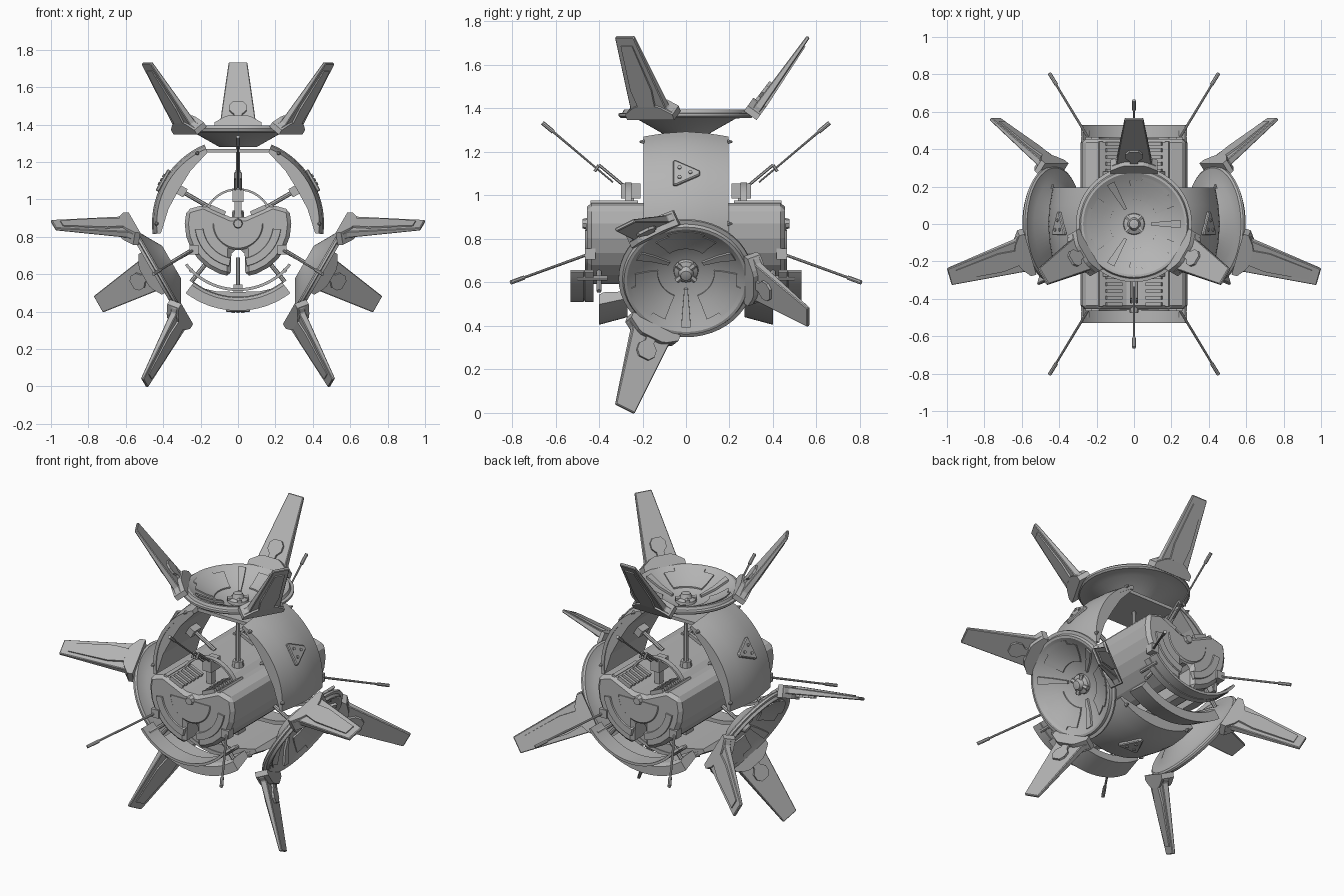
import bpy, bmesh
from math import cos, sin, radians
from mathutils import Matrix, Vector

cube = bpy.data.objects.get("Cube")
if cube:
    bpy.data.objects.remove(cube, do_unlink=True)

GREY = (0.46, 0.46, 0.46, 1)
mat = bpy.data.materials.new("hull_grey")
mat.use_nodes = True
mat.diffuse_color = GREY
mat.node_tree.nodes["Principled BSDF"].inputs["Base Color"].default_value = GREY

CENTRE = Matrix.Translation((0, 0, 0.87))
ONE = [Matrix.Identity(4)]
THREE = [Matrix.Rotation(radians(a), 4, 'Y') for a in (0, 120, 240)]
ENDS = [Matrix.Identity(4), Matrix.Scale(-1, 4, (0, 1, 0))]
FOUR = [m @ Matrix.Scale(s, 4, (1, 0, 0)) for m in ENDS for s in (1, -1)]


def finish(name, bm, copies, smooth=False, bevel=0):
    """Make one object per placement; all coordinates are relative to the hub."""
    bmesh.ops.remove_doubles(bm, verts=bm.verts, dist=0.0001)
    for i, m in enumerate(copies):
        part = bm.copy()
        part.transform(CENTRE @ m)
        bmesh.ops.recalc_face_normals(part, faces=part.faces)
        me = bpy.data.meshes.new(name)
        part.to_mesh(me)
        part.free()
        me.materials.append(mat)
        ob = bpy.data.objects.new(f"{name}_{i + 1}", me)
        bpy.context.collection.objects.link(ob)
        if bevel:
            b = ob.modifiers.new("bevel", 'BEVEL')
            b.width, b.segments = bevel, 1
        if smooth:
            bpy.ops.object.select_all(action='DESELECT')
            ob.select_set(True)
            bpy.context.view_layer.objects.active = ob
            bpy.ops.object.shade_smooth_by_angle(angle=radians(28))
    bm.free()


def sweep(name, profile, a0, a1, steps, axis='Z', copies=ONE):
    """Sweep a closed (radius, height) profile through an arc about an axis."""
    bm = bmesh.new()
    rings = []
    for k in range(steps + 1):
        a = radians(a0 + (a1 - a0) * k / steps)
        ring = []
        for r, h in profile:
            x, y = r * cos(a), r * sin(a)
            ring.append(bm.verts.new((x, y, h) if axis == 'Z' else (x, h, y)))
        rings.append(ring)
    n = len(profile)
    for p, q in zip(rings, rings[1:]):
        for i in range(n):
            bm.faces.new((p[i], p[(i + 1) % n], q[(i + 1) % n], q[i]))
    if a1 - a0 < 360:
        bm.faces.new(rings[0])
        bm.faces.new(rings[-1])
    finish(name, bm, copies, True)


def prism(name, outline, w0, w1, frame, copies=ONE, taper=0, bevel=0):
    """Extrude an outline (u, v) from w0 to w1, thinning along v."""
    bm = bmesh.new()
    lo = [bm.verts.new(frame @ Vector((u, v, w0 * (1 - taper * v)))) for u, v in outline]
    hi = [bm.verts.new(frame @ Vector((u, v, w1 * (1 - taper * v)))) for u, v in outline]
    bm.faces.new(lo)
    bm.faces.new(hi)
    n = len(outline)
    for i in range(n):
        bm.faces.new((lo[i], lo[(i + 1) % n], hi[(i + 1) % n], hi[i]))
    finish(name, bm, copies, bevel=bevel)


def rod(name, p, q, r1, r2, copies=ONE, sides=8):
    p, q = Vector(p), Vector(q)
    bm = bmesh.new()
    m = Matrix.Translation((p + q) / 2) @ (q - p).to_track_quat('Z', 'Y').to_matrix().to_4x4()
    bmesh.ops.create_cone(bm, cap_ends=True, segments=sides, radius1=r1, radius2=r2,
                          depth=(q - p).length, matrix=m)
    finish(name, bm, copies, smooth=sides > 6)


def box(name, size, at, copies=ONE, turn=0):
    bm = bmesh.new()
    bmesh.ops.create_cube(bm, size=1, matrix=Matrix.Translation(at)
                          @ Matrix.Rotation(radians(turn), 4, 'Y') @ Matrix.Diagonal((*size, 1)))
    finish(name, bm, copies)


def mirror(half):
    return half + [(-u, v) for u, v in reversed(half)]


def polar(r, a):
    return (r * cos(radians(a)), r * sin(radians(a)))


def frame(ux, vx, wx, at):
    return Matrix.Translation(at) @ Matrix((ux, vx, wx)).transposed().to_4x4()


XZ = frame(Vector((1, 0, 0)), Vector((0, 0, 1)), Vector((0, 1, 0)), (0, 0, 0))

# Dishes with a flat lip, one on each of three spokes
sweep("dish", [(0, .41), (.10, .41), (.23, .484), (.30, .487), (.31, .495), (.31, .507), (.292, .51),
               (.285, .525), (.272, .525), (.24, .503), (.17, .465), (.07, .43), (0, .43)],
      0, 360, 48, copies=THREE)


def dish_panel(name, r0, r1, mid, half, lift):
    def h(r):
        return .465 + (r - .17) * .55 if r > .17 else .43 + (r - .07) * .35
    top = [(r, h(r) + lift) for r in (r0, .17, r1)]
    low = [(r, h(r) - .004) for r in (r1, .17, r0)]
    sweep(name, top + low, mid - half, mid + half, 10, copies=THREE)


for a in (0, 120, 240):
    dish_panel("dish_wedge", .09, .25, a, 5, .014)
    dish_panel("dish_panel", .13, .235, a + 60, 36, .008)
    dish_panel("dish_panel_step", .16, .255, a + 60, 20, .008)
sweep("dish_hub", [(0, .42), (.06, .42), (.055, .445), (.035, .455), (.025, .48), (0, .485)],
      0, 360, 16, copies=THREE)
for a in (45, 135):
    c = Vector((cos(radians(a)), sin(radians(a)), 0)) * .06
    rod("hub_prong", c + Vector((0, 0, .45)), -c + Vector((0, 0, .45)), .014, .014, THREE, 6)

# Three fins around each dish rim
fin = mirror([(.12, -.005), (.12, .03), (.095, .05), (.085, .14), (.05, .445)])
keyhole = mirror([(.022, 0), (.022, .09), (.045, .115), (.045, .15), (.025, .175)])
long_panel = mirror([(.045, .07), (.055, .16), (.03, .40)])
foot = mirror([(.125, -.005), (.125, .025), (.075, .06), (.05, .07)])
for az in (90, 210, 330):
    c, s = cos(radians(az)), sin(radians(az))
    out, tan = Vector((c, s, 0)), Vector((-s, c, 0))
    up = (out * .26 + Vector((0, 0, .36))).normalized()
    f = frame(tan, up, tan.cross(up), out * .3 + Vector((0, 0, .5)))
    prism("fin", fin, -.014, .026, f, THREE, taper=1.3, bevel=.004)
    prism("fin_outer_panel", long_panel, .02, .038, f, THREE, taper=1.3)
    prism("fin_keyhole", keyhole, -.028, 0, f, THREE, taper=1)
    prism("fin_foot", foot, -.038, .034, f, THREE)

# Spokes between the hub and the dishes
rod("spoke", (0, 0, .03), (0, 0, .42), .016, .010, THREE)
rod("spoke_collar", (0, 0, .02), (0, 0, .07), .035, .03, THREE)

# Curved armour shells between the dishes, with a flatter inner wall
shell = [(.435, -.195), (.452, -.1), (.46, 0), (.452, .1), (.435, .195), (.415, .195), (.415, -.195)]
sweep("armour_shell", shell, -7, 67, 14, 'Y', THREE)
crescent = [polar(.43, a) for a in range(-7, 68, 5)]
crescent += [polar(r, a) for r, a in ((.415, 67), (.38, 48), (.365, 30), (.38, 12), (.415, -7))]
prism("armour_inner_wall", crescent, -.19, .19, XZ, THREE)
d = Vector((cos(radians(30)), 0, sin(radians(30))))
side = Vector((-d.z, 0, d.x))
badge = frame(side, Vector((0, 1, 0)), d, d * .452)
prism("shell_badge", [(.065, -.06), (-.065, -.06), (-.065, -.045), (-.01, .065), (.01, .065), (.065, -.045)],
      0, .02, badge, THREE, bevel=.005)
for u, v in ((0, .02), (.025, -.03), (-.025, -.03)):
    p = d * .468 + side * u + Vector((0, v, 0))
    rod("badge_stud", p, p + d * .01, .009, .009, THREE)
rod("shell_strut", d * .18, d * .37, .012, .012, THREE)
box("shell_clamp", (.05, .07, .05), d * .35, THREE, -30)
box("top_bridge", (.34, .3, .02), (0, 0, .39))
for a in (0, 60):
    e = Vector((cos(radians(a)), 0, sin(radians(a)))) * .435
    for y in (-.19, .19):
        rod("shell_pin", e + Vector((0, y, 0)), e + Vector((0, y * 1.12, 0)), .012, .004, THREE)

# Main body with a valley on top and a slit below
half = [(.04, .035), (.185, .10), (.275, .075)]
half += [polar(.285, a) for a in (0, -14, -28, -42, -56, -70, -82)]
half += [(.035, -.14)]
prism("body", mirror(half), -.455, .455, XZ, bevel=.02)

# End caps with a disc, a raised collar and a central pin
sweep("end_disc", [(0, .45), (.14, .45), (.13, .46), (0, .46)], 180, 360, 24, 'Y', ENDS)
for a0, a1 in ((188, 258), (282, 352)):
    sweep("end_collar", [(.185, .44), (.235, .44), (.23, .464), (.19, .464)], a0, a1, 10, 'Y', ENDS)
rod("end_pin", (0, .44, 0), (0, .475, 0), .03, .022, ENDS)

# Vent ribs and rails on the sloping top
for k in range(6):
    box("vent_rib", (.09, .018, .03), (.11, .25 + .036 * k, .07), FOUR, -24)
box("vent_rail", (.02, .22, .025), (.18, .33, .09), FOUR, -24)

# Thin hoop over the deck
sweep("top_hoop", [(.178, .25), (.19, .25), (.19, .28), (.178, .28)], 25, 155, 24, 'Y', ENDS)

# Lower trays, guard arcs around both ends and their hangers
sweep("lower_tray", [(.39, .27), (.43, .27), (.465, .4), (.41, .4), (.395, .38)],
      233, 307, 18, 'Y', ENDS)
sweep("guard_arc", [(.345, .425), (.36, .425), (.36, .465), (.352, .468), (.36, .471), (.36, .53), (.345, .53)],
      218, 322, 24, 'Y', ENDS)
rod("hanger_strut", (.16, .4, -.2), (.25, .4, -.31), .012, .012, FOUR)
rod("hanger_pin", (.25, .36, -.25), (.25, .5, -.25), .012, .012, FOUR)

# Aerials at both ends
box("aerial_base", (.06, .09, .07), (0, .255, .15), ENDS)
box("aerial_post", (.035, .04, .12), (0, .26, .09), ENDS)
rod("upper_aerial", (0, .335, .19), (0, .655, .46), .004, .006, ENDS)
rod("upper_aerial_tip", (0, .61, .422), (0, .66, .464), .010, .010, ENDS)
for x in (-.015, .015):
    rod("aerial_brace", (x, .28, .17), (x, .40, .27), .007, .007, ENDS, 6)
    rod("aerial_brace_tip", (x, .40, .27), (x, .42, .24), .007, .007, ENDS, 6)
rod("lower_aerial", (.22, .42, -.13), (.45, .8, -.268), .007, .006, FOUR)
rod("lower_aerial_tip", (.415, .745, -.248), (.452, .805, -.27), .010, .010, FOUR)
box("lower_aerial_base", (.05, .05, .05), (.235, .44, -.14), FOUR)
